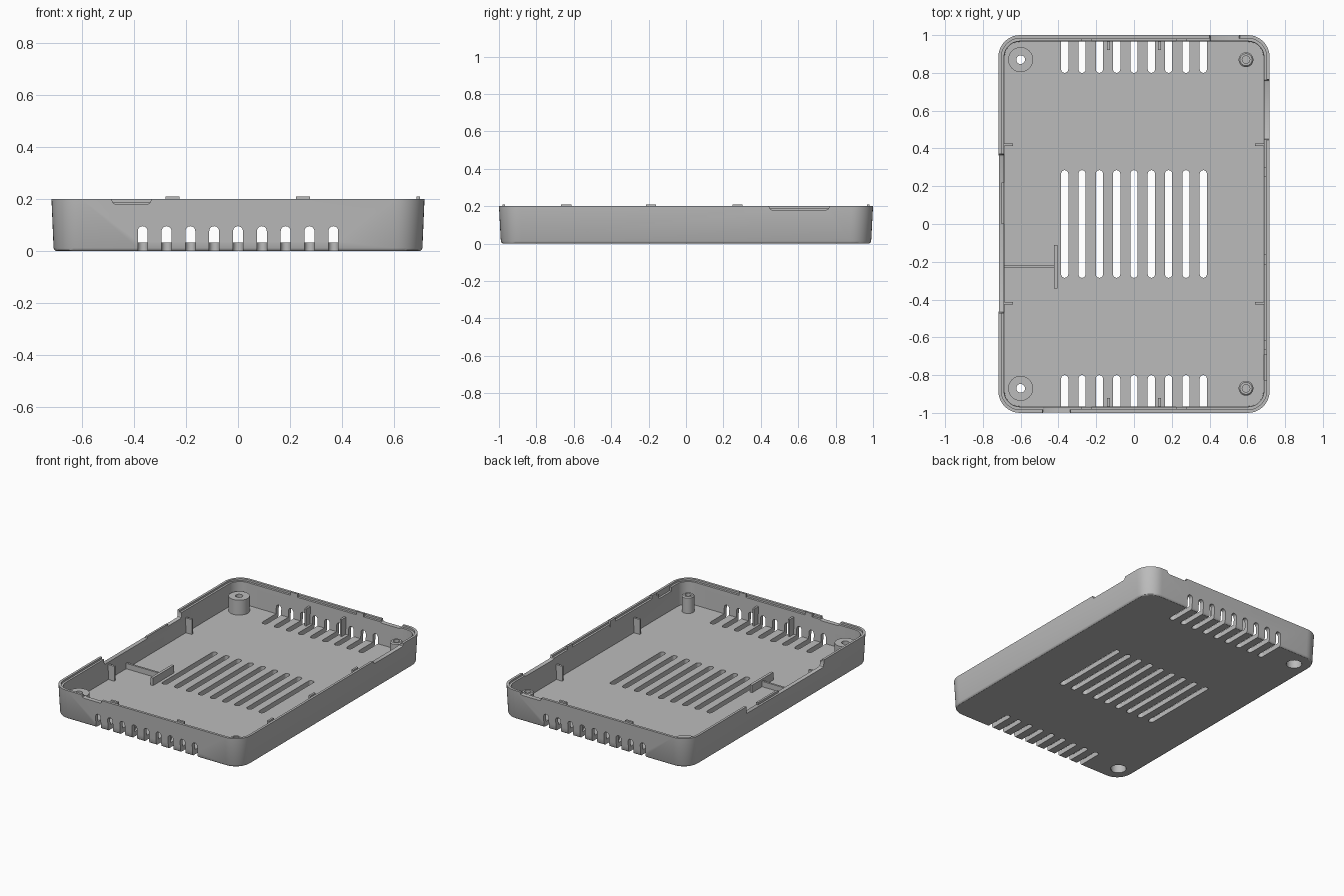
import bpy, bmesh, math
from mathutils import Vector

cube = bpy.data.objects.get("Cube")
if cube:
    bpy.data.objects.remove(cube, do_unlink=True)

grey = bpy.data.materials.new("matte grey plastic")
grey.use_nodes = True
grey.diffuse_color = (0.5, 0.5, 0.5, 1)
grey.node_tree.nodes["Principled BSDF"].inputs["Base Color"].default_value = (0.5, 0.5, 0.5, 1)

FLOOR = 0.033
IN_X, IN_Y = 0.685, 0.965


def finish(bm, name):
    bmesh.ops.recalc_face_normals(bm, faces=bm.faces)
    mesh = bpy.data.meshes.new(name)
    bm.to_mesh(mesh)
    bm.free()
    obj = bpy.data.objects.new(name, mesh)
    mesh.materials.append(grey)
    bpy.context.collection.objects.link(obj)
    return obj


def smooth(obj):
    bpy.ops.object.select_all(action="DESELECT")
    obj.select_set(True)
    bpy.context.view_layer.objects.active = obj
    bpy.ops.object.shade_smooth_by_angle(angle=math.radians(32))


def rounded_rect(hx, hy, r, steps=10):
    pts = []
    for k, (sx, sy) in enumerate([(1, 1), (-1, 1), (-1, -1), (1, -1)]):
        for i in range(steps + 1):
            a = math.pi / 2 * (k + i / steps)
            pts.append((sx * (hx - r) + r * math.cos(a), sy * (hy - r) + r * math.sin(a)))
    return pts


def bridge(bm, a, b):
    for i in range(len(a)):
        j = (i + 1) % len(a)
        bm.faces.new((a[i], a[j], b[j], b[i]))


def prism(bm, pts, lo, hi, axis):
    """Extrude a 2D outline along x, y or z."""
    def place(u, v, w):
        return {"x": (w, u, v), "y": (u, w, v), "z": (u, v, w)}[axis]
    a, b = [[bm.verts.new(place(u, v, w)) for u, v in pts] for w in (lo, hi)]
    bridge(bm, a, b)
    bm.faces.new(a)
    bm.faces.new(b)


def box(bm, x0, x1, y0, y1, z0, z1):
    prism(bm, [(x0, y0), (x1, y0), (x1, y1), (x0, y1)], z0, z1, "z")


def slot(x, lo, hi, r, round_lo, round_hi, steps=10):
    """Long outline with optional half-round ends."""
    def end(v, start, is_round):
        if not is_round:
            return [(x + r * math.cos(start), v), (x - r * math.cos(start), v)]
        return [(x + r * math.cos(start + math.pi * i / steps),
                 v + r * math.sin(start + math.pi * i / steps)) for i in range(steps + 1)]
    return (end(hi - r * round_hi, 0, round_hi) + end(lo + r * round_lo, math.pi, round_lo))


def scoop(c0, c1, z, slope):
    """Notch outline that opens upward."""
    return [(c0, 0.3), (c0, z + slope), (c0 + slope * 0.3, z + slope * 0.3), (c0 + slope, z),
            (c1 - slope, z), (c1 - slope * 0.3, z + slope * 0.3), (c1, z + slope), (c1, 0.3)]


def lathe(name, cx, cy, profile, steps=40):
    bm = bmesh.new()
    rings = [[bm.verts.new((cx + r * math.cos(2 * math.pi * i / steps),
                            cy + r * math.sin(2 * math.pi * i / steps), z))
              for i in range(steps)] for r, z in profile]
    for a, b in zip(rings, rings[1:] + rings[:1]):
        bridge(bm, a, b)
    smooth(finish(bm, name))


# Tray shell: drafted outside, rounded foot, stepped rim, hollow inside
bm = bmesh.new()
sections = [(0, 0.700, 0.980, 0.10), (0.004, 0.706, 0.986, 0.105), (0.012, 0.710, 0.990, 0.11),
            (0.2, 0.718, 1.0, 0.115), (0.2, 0.702, 0.983, 0.10), (0.187, 0.702, 0.983, 0.10),
            (0.187, IN_X + 0.003, IN_Y + 0.003, 0.085), (FLOOR, IN_X, IN_Y, 0.08)]
rings = [[bm.verts.new((x, y, z)) for x, y in rounded_rect(hx, hy, r)]
         for z, hx, hy, r in sections]
for a, b in zip(rings, rings[1:]):
    bridge(bm, a, b)
bm.faces.new(rings[0])
bm.faces.new(rings[-1])
tray = finish(bm, "tray_shell")

# Cutters: floor vents and screw wells
vent_x = [0.0917 * (i - 4) for i in range(9)]
bm = bmesh.new()
for x in vent_x:
    prism(bm, slot(x, -0.285, 0.285, 0.019, True, True), -0.1, 0.1, "z")
    prism(bm, slot(x, 0.8, 1.1, 0.019, True, False), -0.1, FLOOR + 0.005, "z")
    prism(bm, slot(x, -1.1, -0.8, 0.019, False, True), -0.1, FLOOR + 0.005, "z")
for y in (-0.87, 0.87):
    circle = [(-0.6 + 0.05 * math.cos(i * math.pi / 20), y + 0.05 * math.sin(i * math.pi / 20))
              for i in range(40)]
    prism(bm, circle, -0.1, 0.1, "z")
floor_cutter = finish(bm, "floor_cutter")

# Cutters: end wall vents and rim notches
bm = bmesh.new()
for x in vent_x:
    for s in (-1, 1):
        prism(bm, slot(x, -0.05, 0.096, 0.019, False, True), s * 0.95, s * 1.1, "y")
prism(bm, scoop(-0.485, -0.335, 0.18, 0.015), -1.1, -0.9, "y")
prism(bm, scoop(0.4, 0.56, 0.18, 0.015), 0.9, 1.1, "y")
prism(bm, scoop(0.445, 0.765, 0.18, 0.015), 0.6, 0.8, "x")
prism(bm, scoop(-0.47, 0.37, 0.15, 0.015), -0.8, -0.6, "x")
box(bm, 0.6, 0.702, -0.825, -0.69, 0.16, 0.3)
wall_cutter = finish(bm, "wall_cutter")

bpy.context.view_layer.objects.active = tray
for cutter in (floor_cutter, wall_cutter):
    mod = tray.modifiers.new(cutter.name, "BOOLEAN")
    mod.operation = "DIFFERENCE"
    mod.solver = "EXACT"
    mod.object = cutter
    bpy.ops.object.modifier_apply(modifier=mod.name)
    bpy.data.objects.remove(cutter, do_unlink=True)
smooth(tray)

# Locating tabs on the rim
bm = bmesh.new()
for x in (-0.253, 0.25):
    for s in (-1, 1):
        y0, y1 = sorted((s * 0.968, s * 0.982))
        box(bm, x - 0.027, x + 0.027, y0, y1, 0.17, 0.21)
for y in (-0.64, -0.187, 0.275):
    box(bm, 0.687, 0.701, y - 0.027, y + 0.027, 0.17, 0.21)
box(bm, -0.701, -0.687, 0.0, 0.22, 0.13, 0.165)
finish(bm, "rim_tabs")

# Upright ribs on all four walls
bm = bmesh.new()
for s in (-1, 1):
    for t in (-1, 1):
        x0, x1 = sorted((s * 0.64, s * 0.69))
        box(bm, x0, x1, t * 0.42 - 0.007, t * 0.42 + 0.007, 0.02, 0.135)
        y0, y1 = sorted((t * 0.922, t * 0.97))
        box(bm, s * 0.135 - 0.007, s * 0.135 + 0.007, y0, y1, 0.02, 0.15)
finish(bm, "wall_ribs")

# Low T-shaped divider
bm = bmesh.new()
box(bm, -0.69, -0.42, -0.234, -0.22, 0.02, 0.07)
box(bm, -0.424, -0.406, -0.342, -0.112, 0.02, 0.085)
finish(bm, "divider")

# Screw bosses: wide ones open below, narrow ones with blind holes
for side, y in (("front", -0.87), ("back", 0.87)):
    lathe(side + "_wide_boss", -0.6, y,
          [(0.049, 0.004), (0.049, 0.1), (0.023, 0.1), (0.023, 0.135), (0.066, 0.135), (0.066, 0.02)])
    lathe(side + "_narrow_boss", 0.593, y,
          [(0.001, 0.05), (0.02, 0.05), (0.02, 0.145), (0.032, 0.145), (0.039, 0.138),
           (0.039, 0.02), (0.001, 0.02)])
